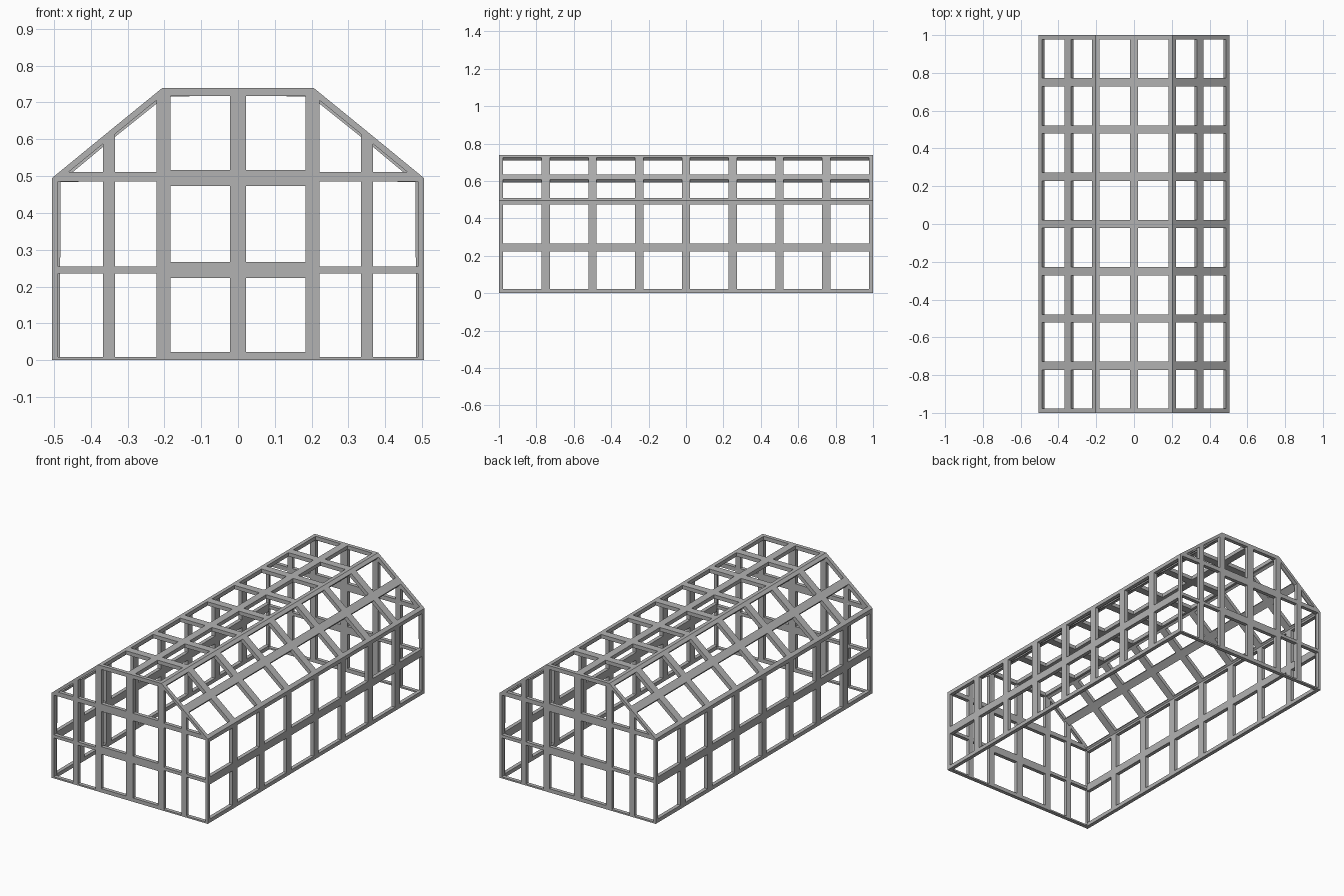
import bpy, bmesh

cube = bpy.data.objects.get("Cube")
if cube:
    bpy.data.objects.remove(cube, do_unlink=True)

grey = bpy.data.materials.new("frame_grey")
grey.use_nodes = True
colour = (0.45, 0.45, 0.45, 1)
grey.diffuse_color = colour
grey.node_tree.nodes["Principled BSDF"].inputs["Base Color"].default_value = colour

# Half cross-section from the ground to the ridge, mirrored to a full arch
BAYS = 8
MID, EAVE = 0.245, 0.495
half = [(0.505, 0), (0.505, MID), (0.505, EAVE), (0.35, 0.622), (0.205, 0.74)]
arch = half + [(0, 0.74)] + [(-x, z) for x, z in reversed(half)]
roofline = arch[2:-2]

bm = bmesh.new()


def panel(*points):
    """Add one pane-sized face."""
    return bm.faces.new([bm.verts.new(p) for p in points])


wide, narrow = [], []

# Walls and roof: one face per bay along the length
for i in range(BAYS):
    y0, y1 = (-1 + 2 * k / BAYS for k in (i, i + 1))
    for (xa, za), (xb, zb) in zip(arch, arch[1:]):
        wide.append(panel((xa, y0, za), (xb, y0, zb), (xb, y1, zb), (xa, y1, za)))

# Gable ends: two rows of panes and a row cut by the roofline
for y in (-1, 1):
    for (xa, za), (xb, zb) in zip(roofline, roofline[1:]):
        group = wide if max(abs(xa), abs(xb)) < 0.3 else narrow
        for low, high in ((0, MID), (MID, EAVE)):
            group.append(panel((xa, y, low), (xb, y, low), (xb, y, high), (xa, y, high)))
        top = [(xa, y, EAVE), (xb, y, EAVE), (xb, y, zb), (xa, y, za)]
        group.append(panel(*dict.fromkeys(top)))

bmesh.ops.remove_doubles(bm, verts=bm.verts[:], dist=0.0005)
bmesh.ops.recalc_face_normals(bm, faces=bm.faces[:])

# Inset every pane, leaving bars between the openings
for group, width in ((wide, 0.022), (narrow, 0.016)):
    bmesh.ops.inset_individual(bm, faces=group, thickness=width, use_even_offset=True)

# Slimmer crossbars beside the wider middle panes of the gables
for face in narrow:
    centre = face.calc_center_median().z
    if centre < EAVE:
        for v in face.verts:
            v.co.z += 0.007 if v.co.z > centre else -0.007

bmesh.ops.delete(bm, geom=wide + narrow, context='FACES')

mesh = bpy.data.meshes.new("greenhouse_frame")
bm.to_mesh(mesh)
bm.free()
mesh.materials.append(grey)
frame = bpy.data.objects.new("greenhouse_frame", mesh)
bpy.context.collection.objects.link(frame)

# Give the bars depth towards the inside
depth = frame.modifiers.new("bar_depth", 'SOLIDIFY')
depth.thickness = 0.022
depth.offset = -1
depth.use_even_offset = True
